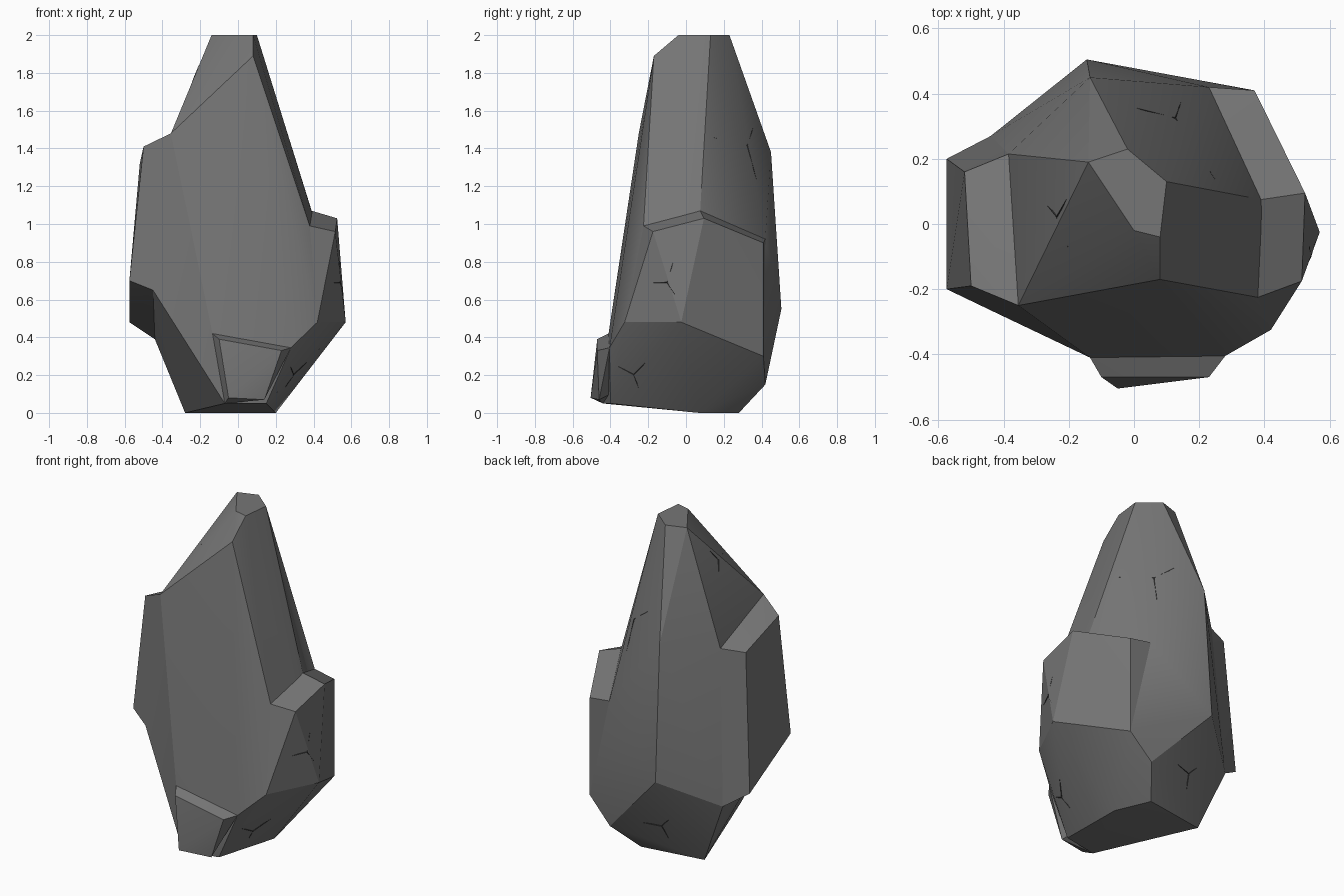
import bpy, math
from mathutils import Vector, Matrix

cube = bpy.data.objects.get("Cube")
if cube:
    bpy.data.objects.remove(cube, do_unlink=True)


def flat_material(name, shade):
    material = bpy.data.materials.new(name)
    material.use_nodes = True
    colour = (shade, shade, shade, 1)
    material.diffuse_color = colour
    material.node_tree.nodes["Principled BSDF"].inputs["Base Color"].default_value = colour
    return material


stone_grey = flat_material("stone_grey", .18)
crack_grey = flat_material("crack_grey", .04)


def ring(members, normal):
    """Order the corners of one facet anticlockwise about its normal."""
    centre = sum((p for i, p in members), Vector()) / len(members)
    across = members[0][1] - centre
    up = normal.cross(across)
    ordered = sorted(members, key=lambda m: math.atan2((m[1] - centre).dot(up),
                                                       (m[1] - centre).dot(across)))
    return [i for i, p in ordered]


def hull(name, corners, material):
    """Make a faceted solid that wraps tightly around the corner points."""
    points = [Vector(c) for c in corners]
    count = len(points)
    tolerance = .0001
    facets = {}
    for a in range(count):
        for b in range(a + 1, count):
            for c in range(b + 1, count):
                normal = (points[b] - points[a]).cross(points[c] - points[a])
                if normal.length < tolerance ** 2:
                    continue
                normal.normalize()
                heights = [(p - points[a]).dot(normal) for p in points]
                if max(heights) > tolerance:
                    if min(heights) < -tolerance:
                        continue
                    normal.negate()
                members = [(i, p) for i, p in enumerate(points)
                           if abs(heights[i]) <= tolerance]
                facets[frozenset(i for i, p in members)] = ring(members, normal)
    used = sorted(set().union(*facets))
    faces = [[used.index(i) for i in facet] for facet in facets.values()]
    mesh = bpy.data.meshes.new(name)
    mesh.from_pydata([points[i] for i in used], [], faces)
    mesh.update()
    mesh.materials.append(material)
    obj = bpy.data.objects.new(name, mesh)
    bpy.context.collection.objects.link(obj)
    return obj


def settle(part, point):
    """Drop a point onto the closest facet of a part; also give that facet's normal."""
    facet = max(part.data.polygons, key=lambda f: (point - f.center).dot(f.normal))
    normal = facet.normal.copy()
    return point - normal * (point - facet.center).dot(normal), normal


def crack(part, near, spin, size):
    """Lay a thin three-armed tapering crack on the surface of a part."""
    centre, normal = settle(part, Vector(near))
    lift = normal * .003
    for turn, reach in ((0, 1), (110, .8), (235, .7)):
        rotation = Matrix.Rotation(math.radians(spin + turn), 3, normal)
        along = rotation @ normal.orthogonal().normalized()
        side = along.cross(normal) * .004
        tip = settle(part, centre + along * size * reach)[0]
        hull("crack_arm", (centre - lift + side, centre - lift - side,
                           centre + lift, tip + lift), crack_grey)


# Corners shared between the core and the slabs that lean on it
left_ledge = [(.39, .075, 1.07), (.38, -.225, .99), (.23, .42, .92)]
left_foot = [(.42, -.325, .48), (.57, -.025, .48), (.37, .41, .3)]
right_ledge = [(-.355, -.25, 1.48), (-.385, .215, 1.33)]
right_foot = [(-.45, -.26, .65), (-.44, .27, .39)]
toe_ledge = [(-.135, -.41, .42), (.28, -.405, .345)]

# Core of the rock: flat tip, back ridge and undercut base
tip = [(-.14, .19, 2), (-.02, .23, 2), (.1, .13, 2), (.08, -.04, 2),
       (0, -.02, 2), (.08, -.17, 1.89)]
back_ridge = [(-.135, .45, 1.38), (-.145, .505, .55), (.225, .42, .15)]
base = [(.2, .07, 0), (.11, .28, 0), (-.28, .22, 0),
        (-.07, -.44, .05), (.15, -.4, .05)]
core = hull("rock_core", tip + back_ridge + base + left_ledge + left_foot
            + right_ledge + right_foot + toe_ledge, stone_grey)

# Low slab on the left, tall slab on the right, small block at the front foot
left_slab = hull("left_slab", left_ledge + left_foot + [
    (.525, .095, 1.03), (.515, -.175, .96), (.37, .41, .9), (0, 0, .6)], stone_grey)
right_slab = hull("right_slab", right_ledge + right_foot + [
    (-.5, -.19, 1.41), (-.52, .16, 1.32),
    (-.575, -.2, .7), (-.575, .2, .48), (0, 0, .9)], stone_grey)
toe_block = hull("toe_block", toe_ledge + [
    (-.1, -.47, .39), (.23, -.47, .33), (-.05, -.505, .08),
    (.14, -.46, .07), (-.07, -.44, .05), (0, -.2, .2)], stone_grey)

# Fine cracks in the broad facets
crack(core, (.09, .28, 1.4), 20, .24)
crack(core, (-.2, .02, 1.75), 60, .13)
crack(core, (.3, -.28, .2), 0, .13)
crack(core, (-.1, .4, .2), 40, .12)
crack(left_slab, (.54, -.1, .69), 30, .13)

# Crisp facet edges, with the faintest creases smoothed
for part in (core, left_slab, right_slab, toe_block):
    bpy.ops.object.select_all(action='DESELECT')
    part.select_set(True)
    bpy.context.view_layer.objects.active = part
    bpy.ops.object.shade_smooth_by_angle(angle=math.radians(20))
